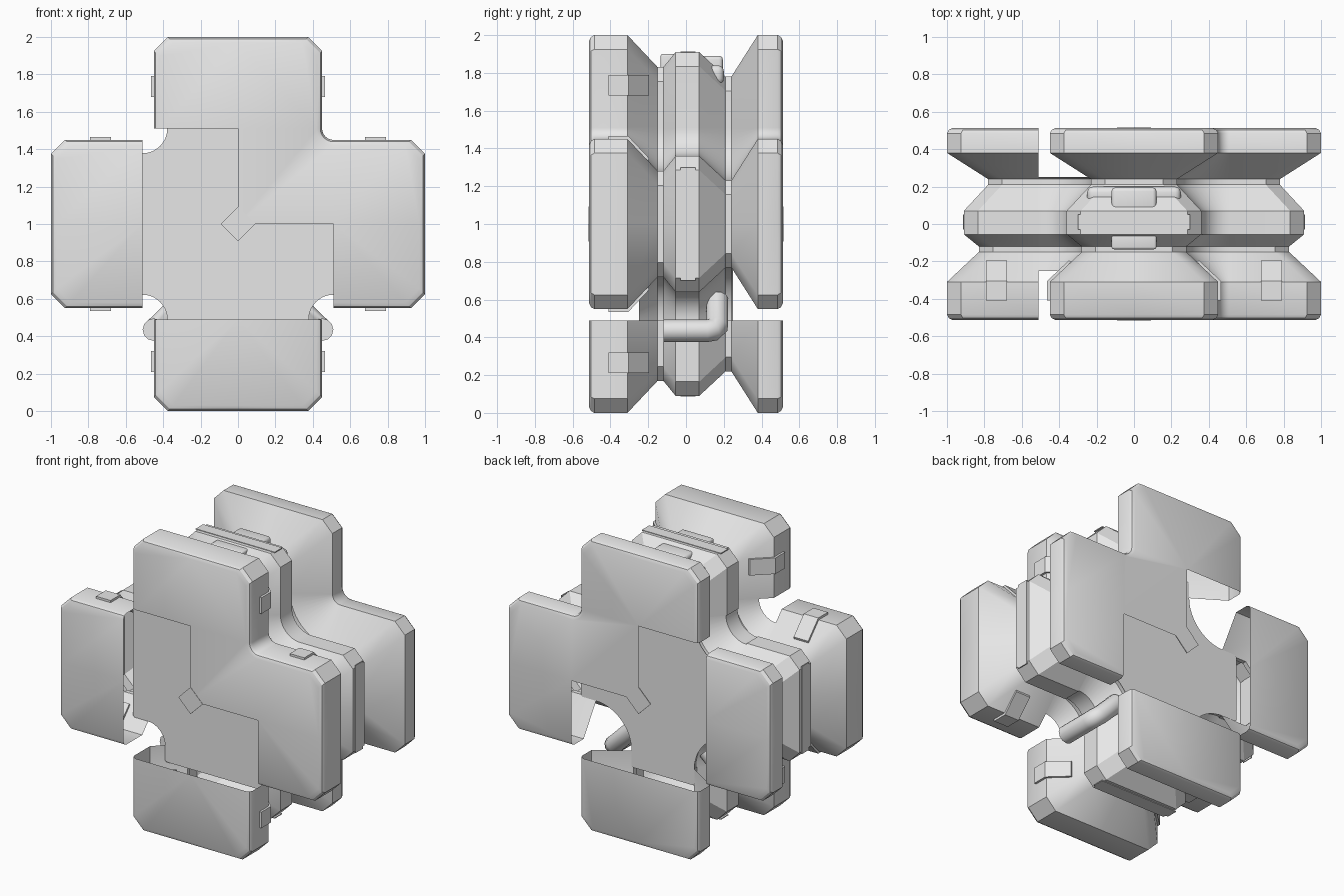
import bpy, bmesh, math
from mathutils import Matrix, Vector

cube = bpy.data.objects.get("Cube")
if cube:
    bpy.data.objects.remove(cube, do_unlink=True)

grey = bpy.data.materials.new("plain grey hull")
grey.use_nodes = True
grey.diffuse_color = (0.8, 0.8, 0.8, 1)
grey.node_tree.nodes["Principled BSDF"].inputs["Base Color"].default_value = (0.8, 0.8, 0.8, 1)

HALF = 0.45     # half width of an arm
NOTCH = 0.51    # centre of the rounded inner corners
CORE = 0.25     # half depth of the inner core

# Depth and inset of the hull section, front to back
PROFILE = [(-.513, .03), (-.503, .01), (-.485, 0), (-.31, 0), (-.15, .17),
           (-.12, .17), (-.055, .09), (.07, .09), (.21, .22), (.24, .22),
           (.38, 0), (.485, 0), (.503, .01), (.513, .03)]


def inset_at(y):
    for (a, p), (b, q) in zip(PROFILE, PROFILE[1:]):
        if a <= y <= b:
            return p + (q - p) * (y - a) / (b - a)


def finish(name, bm, smooth=True):
    bmesh.ops.translate(bm, verts=bm.verts, vec=(0, 0, 1))
    mesh = bpy.data.meshes.new(name)
    bm.to_mesh(mesh)
    bm.free()
    obj = bpy.data.objects.new(name, mesh)
    bpy.context.collection.objects.link(obj)
    mesh.materials.append(grey)
    if smooth:
        bpy.ops.object.select_all(action='DESELECT')
        obj.select_set(True)
        bpy.context.view_layer.objects.active = obj
        bpy.ops.object.shade_smooth_by_angle(angle=math.radians(30))
    return obj


def cross_outline(inset, length, chamfer):
    """Cross with chamfered arm ends and concave rounded inner corners."""
    w, r = HALF - inset, NOTCH - HALF + inset
    quarter = [(length, w - chamfer), (length - chamfer, w)]
    for i in range(13):
        a = -math.pi / 2 * (1 + i / 12)
        quarter.append((NOTCH + r * math.cos(a), NOTCH + r * math.sin(a)))
    quarter += [(w, length - chamfer), (w - chamfer, length)]
    points = []
    for k in range(4):
        c, s = round(math.cos(k * math.pi / 2)), round(math.sin(k * math.pi / 2))
        points += [(x * c - z * s, x * s + z * c) for x, z in quarter]
    return points


def loft(sections):
    bm = bmesh.new()
    rings = [[bm.verts.new((x, y, z)) for x, z in pts] for y, pts in sections]
    for a, b in zip(rings, rings[1:]):
        for i in range(len(a)):
            j = (i + 1) % len(a)
            bm.faces.new((a[i], a[j], b[j], b[i]))
    bm.faces.new(rings[0])
    bm.faces.new(rings[-1])
    bmesh.ops.recalc_face_normals(bm, faces=bm.faces)
    return bm


def prism(points, x0, x1):
    """Extrude a (y, z) polygon along x."""
    bm = bmesh.new()
    a, b = [[bm.verts.new((x, y, z)) for y, z in points] for x in (x0, x1)]
    n = len(points)
    for i in range(n):
        bm.faces.new((a[i], a[(i + 1) % n], b[(i + 1) % n], b[i]))
    bm.faces.new(a)
    bm.faces.new(b)
    return bm


def box(name, lo, hi, bevel=0.0, turn=0):
    bm = bmesh.new()
    bmesh.ops.create_cube(bm, size=1)
    lo, hi = Vector(lo), Vector(hi)
    for v in bm.verts:
        v.co = (lo + hi) / 2 + v.co * (hi - lo)
    if bevel:
        bmesh.ops.bevel(bm, geom=bm.edges[:], offset=bevel, segments=3,
                        profile=0.5, affect='EDGES')
    bmesh.ops.rotate(bm, verts=bm.verts, matrix=Matrix.Rotation(turn, 3, 'Y'))
    return finish(name, bm)


# Outer hull: thin shell with three of the four centre quarters cut away
hull = loft([(y, cross_outline(i, 1 - i, 0.075)) for y, i in PROFILE])
for axis in (0, 2):
    for d in (-NOTCH, 0, NOTCH):
        co, no = Vector(), Vector()
        co[axis], no[axis] = d, 1
        bmesh.ops.bisect_plane(hull, geom=hull.verts[:] + hull.edges[:] + hull.faces[:],
                               plane_co=co, plane_no=no, dist=1e-5)
open_faces = []
for f in hull.faces:
    c = f.calc_center_median()
    if max(abs(c.x), abs(c.z)) < NOTCH - 1e-4 and not (c.x > 0 and c.z > 0):
        open_faces.append(f)
bmesh.ops.delete(hull, geom=open_faces, context='FACES')
finish("outer_hull", hull)

# Inner core seen through the openings
depths = [-CORE] + [y for y, _ in PROFILE if abs(y) < CORE] + [CORE]
finish("inner_core", loft([(y, cross_outline(inset_at(y) + .008, .62, .01)) for y in depths]))

# Diamond plates at the centre of both faces
for name, y in (("front_diamond", -.512), ("back_diamond", .512)):
    box(name, (-.065, y - .003, -.065), (.065, y + .003, .065), turn=math.pi / 4)

# Bent pads on both sides of every arm, and a seal strip on every ridge
pad = [(-.41, -.01), (-.41, .015), (-.305, .015), (-.195, -.102), (-.205, -.13), (-.32, -.01)]
for k in range(4):
    turn = Matrix.Rotation(k * math.pi / 2, 3, 'Y')
    for side in (1, -1):
        bm = prism([(y, HALF + h) for y, h in pad], .68, .79)
        for v in bm.verts:
            v.co.z *= side
            v.co = turn @ v.co
        bmesh.ops.recalc_face_normals(bm, faces=bm.faces)
        finish("arm_pad", bm, False)
    box("ridge_strip", (.908, -.03, -.3), (.914, .05, .3), turn=k * math.pi / 2)

# Brackets beside the top ridge
box("front_bracket", (-.12, -.135, .78), (.12, -.04, .90), .012)
box("back_bracket", (-.12, .05, .75), (.12, .195, .89), .02)
box("back_rail", (-.25, .11, .74), (.25, .20, .84), .03)

# Elbow pipes below the side arms
for side in (1, -1):
    curve = bpy.data.curves.new("elbow_pipe", 'CURVE')
    curve.dimensions = '3D'
    curve.bevel_depth = .06
    curve.bevel_resolution = 4
    curve.use_fill_caps = True
    path = [(.45, -.12, .435), (.45, .11, .435), (.445, .145, .44),
            (.42, .165, .46), (.28, .165, .6)]
    spline = curve.splines.new('POLY')
    spline.points.add(len(path) - 1)
    for p, (x, y, z) in zip(spline.points, path):
        p.co = (x * side, y, z, 1)
    spline.use_smooth = True
    pipe = bpy.data.objects.new("elbow_pipe", curve)
    bpy.context.collection.objects.link(pipe)
    curve.materials.append(grey)
